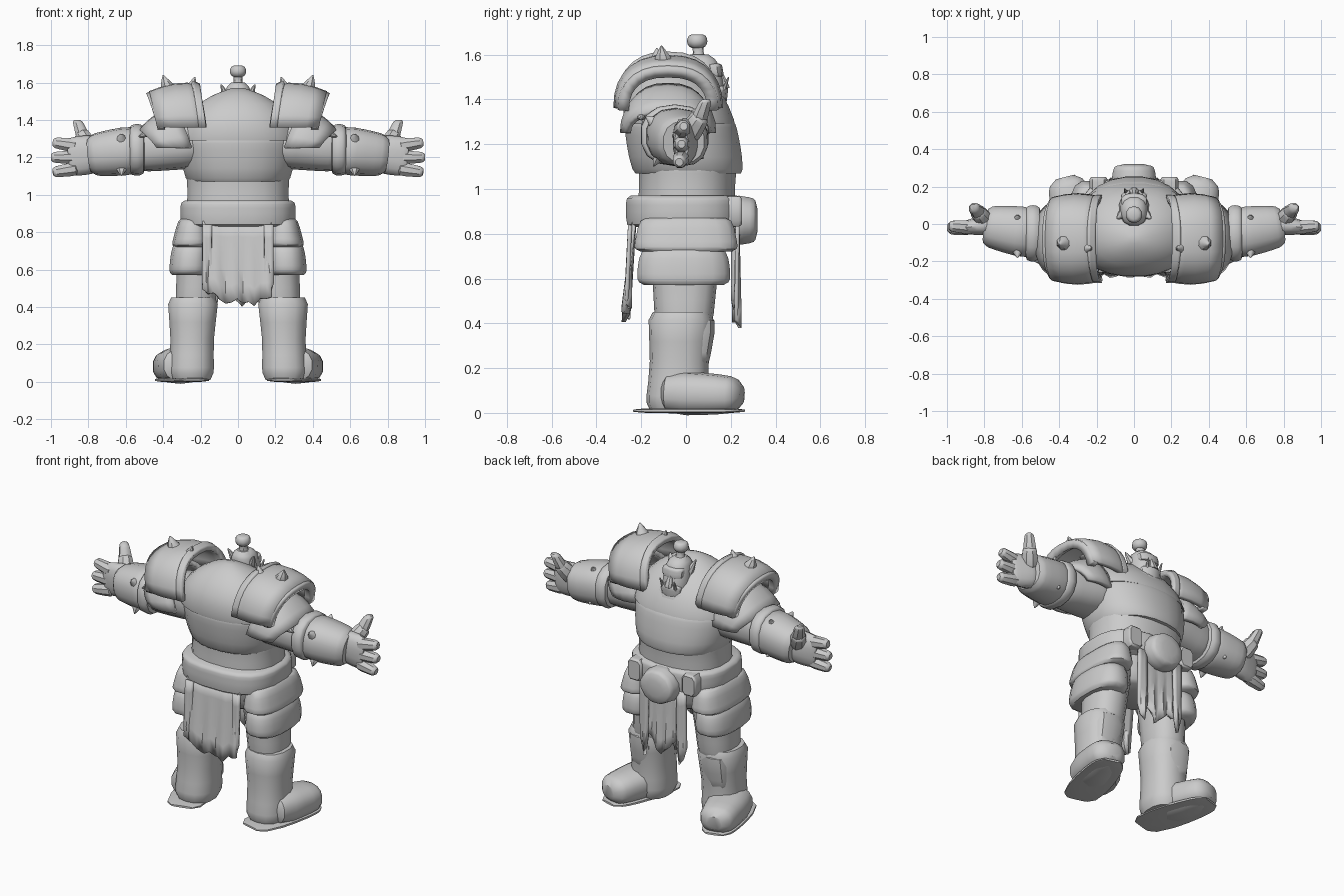
import bpy, bmesh, math, random
from mathutils import Vector

random.seed(4)
cube = bpy.data.objects.get("Cube")
if cube:
    bpy.data.objects.remove(cube, do_unlink=True)

grey = bpy.data.materials.new("stone_grey")
grey.use_nodes = True
grey.diffuse_color = (.6, .6, .6, 1)
grey.node_tree.nodes["Principled BSDF"].inputs["Base Color"].default_value = grey.diffuse_color


def finish(name, bm, mirror, thickness=0):
    """Turn the bmesh into a shaded object, mirrored across x if wanted."""
    bmesh.ops.recalc_face_normals(bm, faces=bm.faces)
    mesh = bpy.data.meshes.new(name)
    bm.to_mesh(mesh)
    bm.free()
    mesh.materials.append(grey)
    part = bpy.data.objects.new(name, mesh)
    bpy.context.collection.objects.link(part)
    if thickness:
        solid = part.modifiers.new("thickness", 'SOLIDIFY')
        solid.thickness = thickness
        solid.offset = 0
    if mirror:
        part.modifiers.new("mirror", 'MIRROR')
    bpy.ops.object.select_all(action='DESELECT')
    part.select_set(True)
    bpy.context.view_layer.objects.active = part
    bpy.ops.object.shade_smooth_by_angle(angle=math.radians(40))


def lerp(a, b, t):
    return a + (b - a) * t


def signed_power(value, exponent):
    return math.copysign(abs(value) ** exponent, value)


def bridge(bm, rows, closed):
    """Join neighbouring rows of vertices with quads."""
    for low, high in zip(rows, rows[1:]):
        for i in range(len(low) if closed else len(low) - 1):
            j = (i + 1) % len(low)
            bm.faces.new((low[i], low[j], high[j], high[i]))


def barrel(name, start, end, size, end_size=None, bulge=0, soft=.15, sides=14,
           square=.85, dome=False, mirror=False):
    """Tapered superellipse tube from start to end, with softened or domed ends."""
    start, end = Vector(start), Vector(end)
    size, end_size = Vector(size), Vector(end_size or size)
    along = (end - start).normalized()
    across, up = Vector((1, 0, 0)), Vector((0, 1, 0))
    if abs(along.z) < .8:
        across = along.cross(Vector((0, 0, 1))).normalized()
        up = across.cross(along)
    bm = bmesh.new()
    rows = []
    for t in (0, .08, .3, .5, .7, .85, .92, 1):
        scale = 1 + bulge * math.sin(math.pi * t)
        if dome:
            scale = max(.1, (1 - t * t) ** .65)
        else:
            scale -= soft * abs(2 * t - 1) ** 8
        a, b = size.lerp(end_size, t) * scale
        centre = start.lerp(end, t)
        turns = [math.tau * (i + .5) / sides for i in range(sides)]
        rows.append([bm.verts.new(centre + across * a * signed_power(math.cos(turn), square)
                                  + up * b * signed_power(math.sin(turn), square))
                     for turn in turns])
    bridge(bm, rows, closed=True)
    bm.faces.new(rows[0])
    bm.faces.new(rows[-1])
    finish(name, bm, mirror)


def rod(name, start, end, radius, tip, soft=.4):
    barrel(name, start, end, (radius, radius), (tip, tip), soft=soft, sides=8,
           square=1, mirror=True)


def arch(name, inner, outer, base, depth, lean, thickness, crown=0):
    """Plate arching over the shoulder; inner and outer are (x, top height)."""
    bm = bmesh.new()
    rows = []
    for s in range(5):
        t = s / 4
        x, top = Vector(inner).lerp(Vector(outer), t)
        swell = crown * math.sin(math.pi * t)
        row = []
        for i in range(15):
            turn = math.pi * i / 14
            rise = math.sin(turn)
            row.append(bm.verts.new((x - lean * (1 - rise),
                                     -.08 - (depth + swell) * signed_power(math.cos(turn), .8),
                                     lerp(base, top + swell, rise ** .85))))
        rows.append(row)
    bridge(bm, rows, closed=False)
    finish(name, bm, True, thickness)


def cloth(name, left, right, top, bottom, y, flare, point=.5, mirror=False, columns=10):
    """Hanging sheet with folds and a torn, pointed lower edge."""
    bm = bmesh.new()
    hem = [bottom + .2 * abs(i / columns - point) + random.uniform(-.03, .04)
           for i in range(columns + 1)]
    rows = []
    for step in range(6):
        t = step / 5
        rows.append([bm.verts.new((lerp(left, right, i / columns),
                                   y + t * (flare + .012 * math.sin(i * 2)),
                                   lerp(top, low, t))) for i, low in enumerate(hem)])
    bridge(bm, rows, closed=False)
    finish(name, bm, mirror, .018)


# Body, chest armour and hump
barrel("hips", (0, 0, .68), (0, 0, .88), (.2, .16), (.27, .21), sides=20)
barrel("waist", (0, 0, .86), (0, .01, 1.16), (.29, .23), bulge=-.06, sides=20)
barrel("chest_armour", (0, .01, 1.07), (0, -.03, 1.31), (.28, .25), (.32, .25),
       bulge=.02, soft=.05, sides=24, square=.9)
barrel("hump", (0, -.03, 1.29), (0, -.08, 1.57), (.33, .25), dome=True, sides=24, square=.9)
barrel("neck_collar", (0, .06, 1.28), (0, .04, 1.43), (.17, .16), (.14, .13), sides=16)

# Head with jaw, brow, nose, ears, tusks and topknot
barrel("head", (0, .1, 1.36), (0, .06, 1.6), (.07, .07), (.06, .07), bulge=.25, soft=.4, sides=12)
barrel("jaw", (0, .13, 1.37), (0, .14, 1.46), (.07, .05), soft=.3, sides=10)
barrel("brow", (0, .13, 1.5), (0, .12, 1.56), (.07, .04), soft=.3, sides=10)
barrel("nose", (0, .17, 1.45), (0, .15, 1.53), (.03, .03), (.01, .01), sides=8)
rod("ears", (.05, .06, 1.5), (.09, .03, 1.59), .035, .006)
rod("tusks", (.04, .16, 1.42), (.05, .19, 1.5), .015, .004)
barrel("topknot_stem", (0, .06, 1.56), (0, .05, 1.66), (.05, .05), (.03, .03), bulge=-.4, sides=10)
barrel("topknot", (0, .05, 1.63), (0, .05, 1.69), (.035, .035), bulge=.3, soft=.3, sides=10,
       square=1)

# Shoulder armour
arch("shoulder_plates", (.21, 1.58), (.47, 1.54), 1.36, .21, .04, .03, crown=.02)
arch("inner_shoulder_rims", (.21, 1.58), (.25, 1.6), 1.36, .22, .04, .03)
arch("shoulder_rims", (.44, 1.54), (.48, 1.52), 1.35, .2, .05, .05)
arch("lower_shoulder_plates", (.34, 1.46), (.52, 1.34), 1.25, .18, .09, .03, crown=.02)
rod("top_shoulder_spikes", (.37, -.1, 1.57), (.4, -.11, 1.64), .05, .004)
rod("inner_shoulder_spikes", (.26, -.13, 1.56), (.23, -.13, 1.63), .04, .004)
rod("side_shoulder_spikes", (.43, -.2, 1.35), (.53, -.2, 1.31), .045, .005)

# Arms and bracers
barrel("upper_arms", (.22, -.05, 1.28), (.54, -.05, 1.24), (.16, .14), (.12, .12), mirror=True)
barrel("bracer_cuffs", (.5, -.05, 1.24), (.58, -.05, 1.24), (.145, .13), bulge=.06, mirror=True)
barrel("bracers", (.54, -.05, 1.24), (.79, -.01, 1.21), (.14, .13), (.11, .11),
       bulge=.04, mirror=True)
for number in range(4):
    turn = math.pi * (number / 2 + .3)
    spike = Vector((.02, math.cos(turn), math.sin(turn)))
    middle = Vector((.62, -.05, 1.23))
    rod("bracer_spikes", middle + spike * .1, middle + spike * .16, .04, .004)

# Hands
barrel("palms", (.75, 0, 1.22), (.91, -.02, 1.2), (.06, .1), (.035, .1), bulge=.05, mirror=True)
for spread in (-1, 0, 1):
    rod("fingers", (.86, -.02, 1.2 + .06 * spread),
        (1 - .01 * abs(spread), -.02 + .01 * spread, 1.2 + .08 * spread), .042, .03)
rod("thumb_bases", (.79, .01, 1.24), (.84, .07, 1.33), .055, .042)
rod("thumbs", (.82, .05, 1.29), (.86, .09, 1.4), .045, .028)

# Belt, buckle and clasps
barrel("belt", (0, -.01, .83), (0, -.01, .97), (.31, .26), soft=.08, sides=20, square=.75)
barrel("buckle", (0, .2, .86), (0, .32, .86), (.13, .12), (.11, .1), soft=.5, sides=12, square=1)
barrel("belt_clasps", (.19, .16, .9), (.19, .25, .9), (.05, .07), sides=8, square=.5, mirror=True)

# Layered hip guards, each flaring downwards
barrel("upper_hip_guards", (.24, 0, .87), (.25, 0, .72), (.08, .21), (.11, .24),
       sides=16, square=.75, mirror=True)
barrel("lower_hip_guards", (.25, -.01, .74), (.26, -.01, .57), (.1, .19), (.11, .21),
       bulge=.04, sides=16, square=.8, mirror=True)

# Torn cloths and straps
cloth("back_cloth", -.19, .18, .86, .39, -.23, -.04, point=.6, columns=12)
cloth("front_cloth", -.11, .11, .82, .4, .21, .01)
cloth("front_straps", .1, .16, .84, .37, .23, 0, mirror=True, columns=3)
cloth("back_straps", .14, .19, .84, .45, -.25, -.01, mirror=True, columns=3)

# Legs and boots
barrel("thighs", (.2, 0, .8), (.23, -.01, .38), (.13, .17), (.11, .13), bulge=-.04, mirror=True)
barrel("boot_shafts", (.24, -.02, .45), (.25, -.04, .01), (.15, .16), (.13, .15),
       bulge=-.15, soft=.2, square=.85, mirror=True)
barrel("knee_guards", (.25, .02, .43), (.26, 0, .2), (.11, .12), (.09, .1),
       soft=.3, sides=10, mirror=True)
barrel("boot_feet", (.28, -.1, .09), (.37, .25, .08), (.13, .1), (.1, .08),
       bulge=.05, soft=.5, square=.8, mirror=True)
barrel("boot_soles", (.24, -.22, .01), (.37, .25, .01), (.11, .01), (.09, .01),
       bulge=.2, soft=.4, sides=10, square=.6, mirror=True)
